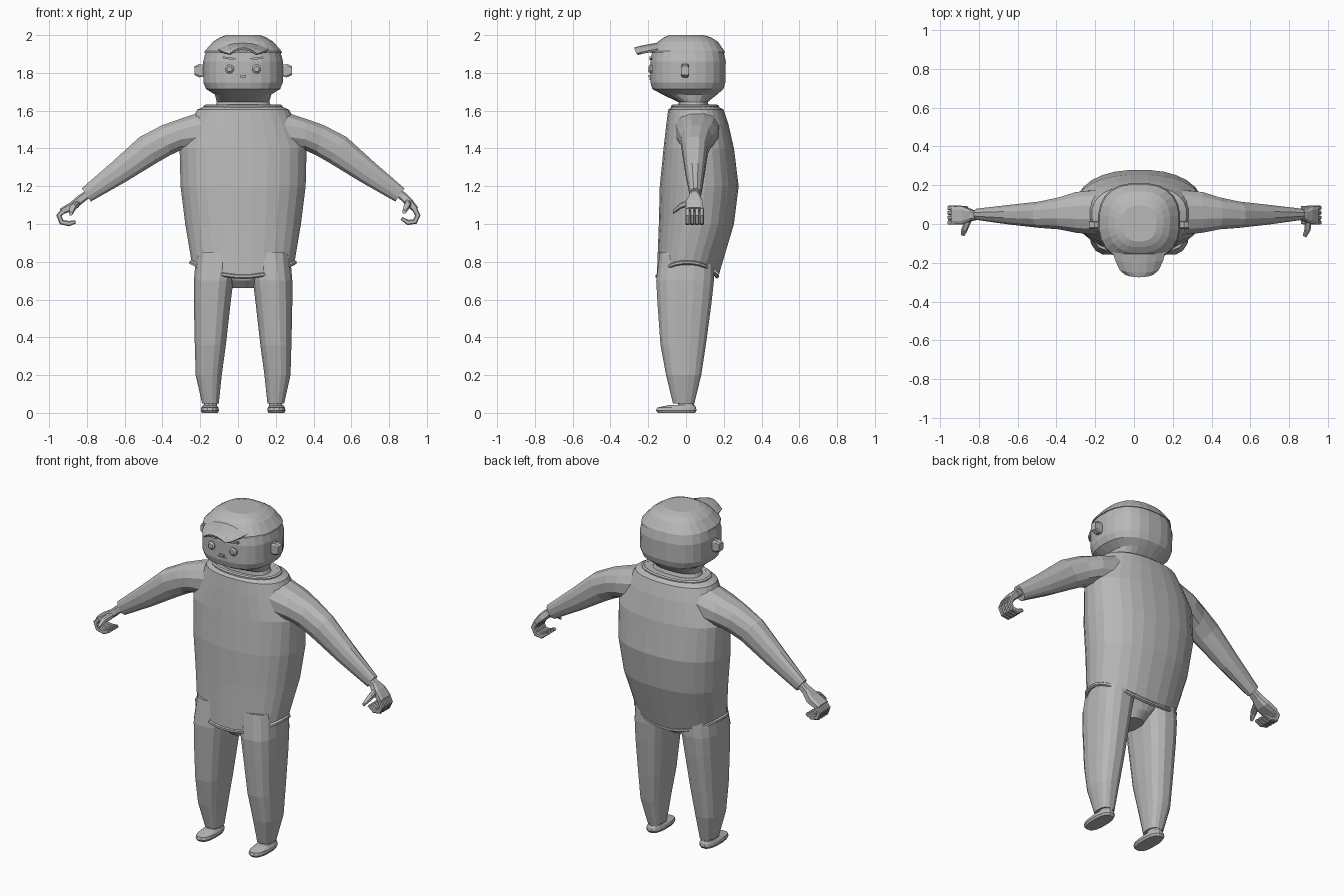
import bpy, bmesh, math
from mathutils import Vector

CX = 0.027  # symmetry plane of the figure
Y = Vector((0, 1, 0))
Z = Vector((0, 0, 1))
grey = bpy.data.materials.new("plain grey")
grey.diffuse_color = (0.48, 0.48, 0.48, 1)


def finish(name, bm):
    bmesh.ops.recalc_face_normals(bm, faces=bm.faces)
    mesh = bpy.data.meshes.new(name)
    bm.to_mesh(mesh)
    bm.free()
    mesh.materials.append(grey)
    ob = bpy.data.objects.new(name, mesh)
    bpy.context.collection.objects.link(ob)
    return ob


def section(c, u, v, n=24, p=2.0):
    """Superellipse ring around c with half axes u and v."""
    pts = []
    for i in range(n):
        a = 2 * math.pi * (i + 0.5) / n
        s, t = math.cos(a), math.sin(a)
        pts.append(Vector(c) + Vector(u) * math.copysign(abs(s) ** (2 / p), s)
                   + Vector(v) * math.copysign(abs(t) ** (2 / p), t))
    return pts


def level(z, hx, y0, y1, n=24, p=2.3, cx=CX):
    return section((cx, (y0 + y1) / 2, z), (hx, 0, 0), (0, (y1 - y0) / 2, 0), n, p)


def loft(name, rings, caps=(True, True), loop=False):
    bm = bmesh.new()
    vs = [[bm.verts.new(q) for q in r] for r in rings]
    n = len(rings[0])
    pairs = list(zip(vs, vs[1:])) + ([(vs[-1], vs[0])] if loop else [])
    for a, b in pairs:
        for i in range(n):
            j = (i + 1) % n
            bm.faces.new((a[i], a[j], b[j], b[i]))
    if caps[0]:
        bm.faces.new(vs[0])
    if caps[1]:
        bm.faces.new(vs[-1])
    return finish(name, bm)


def tube(name, path, sizes, side=Y, n=8, p=2.5):
    """Sweep a section (thickness, width) along a path; width runs along side."""
    path = [Vector(q) for q in path]
    rings = []
    for i, q in enumerate(path):
        t = path[min(i + 1, len(path) - 1)] - path[max(i - 1, 0)]
        u = t.cross(side).normalized()
        rings.append(section(q, u * sizes[i][0], side * sizes[i][1], n, p))
    return loft(name, rings)


def band(name, pts, r, n=6):
    """Closed roll following a ring of points."""
    mid = sum(pts, Vector()) / len(pts)
    rings = []
    for q in pts:
        out = Vector((q.x - mid.x, q.y - mid.y, 0)).normalized()
        rings.append(section(q, out * r, Z * r, n))
    return loft(name, rings, (False, False), True)


def box(name, c, size, turn=0):
    bm = bmesh.new()
    bmesh.ops.create_cube(bm, size=1)
    for v in bm.verts:
        v.co = Vector((v.co.x * size[0], v.co.y * size[1], v.co.z * size[2]))
    ob = finish(name, bm)
    ob.location = c
    ob.rotation_euler.y = turn
    return ob


# sweater body with a hem that dips at front and back
def hem(z, hx, y0, y1):
    pts = level(z, hx, y0, y1, 28)
    for q in pts:
        q.z -= 0.075 * (1 - ((q.x - CX) / hx) ** 2)
    return pts


rings = [level(*r, n=28) for r in (
    (1.625, 0.20, -0.07, 0.165), (1.605, 0.245, -0.095, 0.2), (1.53, 0.28, -0.105, 0.225),
    (1.4, 0.338, -0.12, 0.255), (1.2, 0.333, -0.14, 0.28), (1.0, 0.308, -0.145, 0.255))]
rings.append(hem(0.805, 0.275, -0.155, 0.175))
loft("sweater_body", rings, (True, False))
band("sweater_hem", hem(0.797, 0.275, -0.152, 0.165), 0.012)
band("collar", level(1.62, 0.2, -0.07, 0.165), 0.012)

# head with short neck
loft("head", [level(*r, p=2.5) for r in (
    (1.60, 0.16, -0.045, 0.13), (1.645, 0.14, -0.04, 0.115), (1.685, 0.15, -0.125, 0.165),
    (1.715, 0.198, -0.18, 0.2), (1.75, 0.212, -0.19, 0.21), (1.86, 0.213, -0.19, 0.212),
    (1.915, 0.198, -0.18, 0.2))])

# cap dome and its lower edge
loft("cap", [level(*r, p=2.5) for r in (
    (1.905, 0.207, -0.19, 0.207), (1.915, 0.205, -0.19, 0.205), (1.965, 0.16, -0.15, 0.17),
    (1.987, 0.125, -0.12, 0.135), (2.0, 0.09, -0.09, 0.095))])

# arched cap brim
bm = bmesh.new()
rows = []
for y, w, z in ((-0.13, 0.14, 1.957), (-0.2, 0.122, 1.945), (-0.25, 0.098, 1.935), (-0.273, 0.07, 1.928)):
    rows.append([bm.verts.new((CX + w * t / 3, y + 0.015 * (t / 3) ** 2, z - 0.03 * (t / 3) ** 2))
                 for t in range(-3, 4)])
for a, b in zip(rows, rows[1:]):
    for i in range(6):
        bm.faces.new((a[i], a[i + 1], b[i + 1], b[i]))
brim = finish("cap_brim", bm)
mod = brim.modifiers.new("thickness", "SOLIDIFY")
mod.thickness = 0.012
mod.offset = 0

# mouth and nose
box("nose", (CX, -0.192, 1.782), (0.03, 0.012, 0.012))
box("mouth", (CX, -0.188, 1.766), (0.06, 0.009, 0.008))

# pelvis between the legs
loft("pelvis", [level(*r) for r in (
    (0.66, 0.06, -0.08, 0.08), (0.7, 0.08, -0.12, 0.12),
    (0.78, 0.235, -0.14, 0.14), (0.85, 0.24, -0.14, 0.16))])

for s, label in ((-1, "left"), (1, "right")):
    # face details and ears
    x = CX + s * 0.072
    loft(label + "_eye", [section((x, y, 1.82), (r, 0, 0), (0, 0, r), 10)
                          for y, r in ((-0.17, 0.024), (-0.19, 0.024), (-0.198, 0.014))])
    box(label + "_eyebrow", (x, -0.187, 1.877), (0.07, 0.014, 0.011), -s * 0.12)
    loft(label + "_ear", [section((CX + s * d, -0.005, 1.812), (0, 0.021, 0), (0, 0, h), 8, 5)
                          for d, h in ((0.2, 0.03), (0.232, 0.037), (0.258, 0.024))])

    # trouser legs: height, inner and outer offset, front and back
    loft(label + "_leg", [level(z, (o - i) / 2, f, b, 16, 2.6, CX + s * (o + i) / 2)
                          for z, i, o, f, b in (
        (0.85, 0.02, 0.25, -0.14, 0.15), (0.7, 0.05, 0.262, -0.16, 0.15),
        (0.58, 0.065, 0.262, -0.153, 0.137), (0.36, 0.09, 0.257, -0.137, 0.107),
        (0.2, 0.112, 0.252, -0.107, 0.082), (0.05, 0.128, 0.218, -0.07, 0.045))])

    # shoe: ankle sock and flat sole with rounded toe
    fx = CX + s * 0.172
    loft(label + "_ankle", [level(z, 0.036, -0.045, 0.045, 12, 2, fx) for z in (0.02, 0.06)])
    loft(label + "_shoe", [level(z, w, f, b, 16, 2.6, fx + s * 0.004) for z, w, f, b in (
        (0, 0.043, -0.15, 0.05), (0.012, 0.049, -0.16, 0.057),
        (0.028, 0.046, -0.155, 0.055), (0.042, 0.036, -0.085, 0.047))])

    # sleeve: top and bottom edge points, centre y, half depth
    arm = []
    for ut, zt, ub, zb, yc, h in (
            (0.18, 1.61, 0.24, 1.385, 0.06, 0.12), (0.33, 1.56, 0.325, 1.39, 0.06, 0.108),
            (0.43, 1.525, 0.385, 1.362, 0.055, 0.085), (0.55, 1.462, 0.45, 1.325, 0.048, 0.07),
            (0.7, 1.325, 0.62, 1.222, 0.048, 0.052), (0.855, 1.19, 0.805, 1.118, 0.05, 0.03)):
        t = Vector((CX + s * ut, yc, zt))
        b = Vector((CX + s * ub, yc, zb))
        arm.append(section((t + b) / 2, (t - b) / 2, (0, h, 0), 12, 2.3))
    loft(label + "_sleeve", arm)

    # hand: wrist to knuckles, four curled fingers and a thumb
    if s < 0:
        path = ((-0.78, 1.17), (-0.835, 1.13), (-0.875, 1.095), (-0.937, 1.065))
        curl = ((-0.925, 1.068), (-0.948, 1.045), (-0.935, 1.01), (-0.895, 1.002), (-0.86, 1.012))
        thumb = ((-0.855, 0.02, 1.105), (-0.875, -0.03, 1.085), (-0.885, -0.06, 1.055))
    else:
        path = ((0.83, 1.18), (0.875, 1.145), (0.905, 1.115), (0.942, 1.075))
        curl = ((0.935, 1.08), (0.952, 1.045), (0.937, 1.013), (0.9, 1.008), (0.865, 1.03))
        thumb = ((0.9, 0.02, 1.115), (0.895, -0.03, 1.095), (0.88, -0.065, 1.065))
    tube(label + "_hand", [(px, 0.045, pz) for px, pz in path],
         ((0.022, 0.022), (0.024, 0.028), (0.024, 0.046), (0.017, 0.049)), p=4)
    for k in range(4):
        y = 0.008 + 0.025 * k
        tube("%s_finger_%d" % (label, k + 1), [(px, y, pz) for px, pz in curl],
             ((0.015, 0.012),) * 4 + ((0.009, 0.009),), n=8, p=3.5)
    tube(label + "_thumb", thumb, ((0.018, 0.018), (0.017, 0.016), (0.01, 0.01)), Z, 8, 3)
